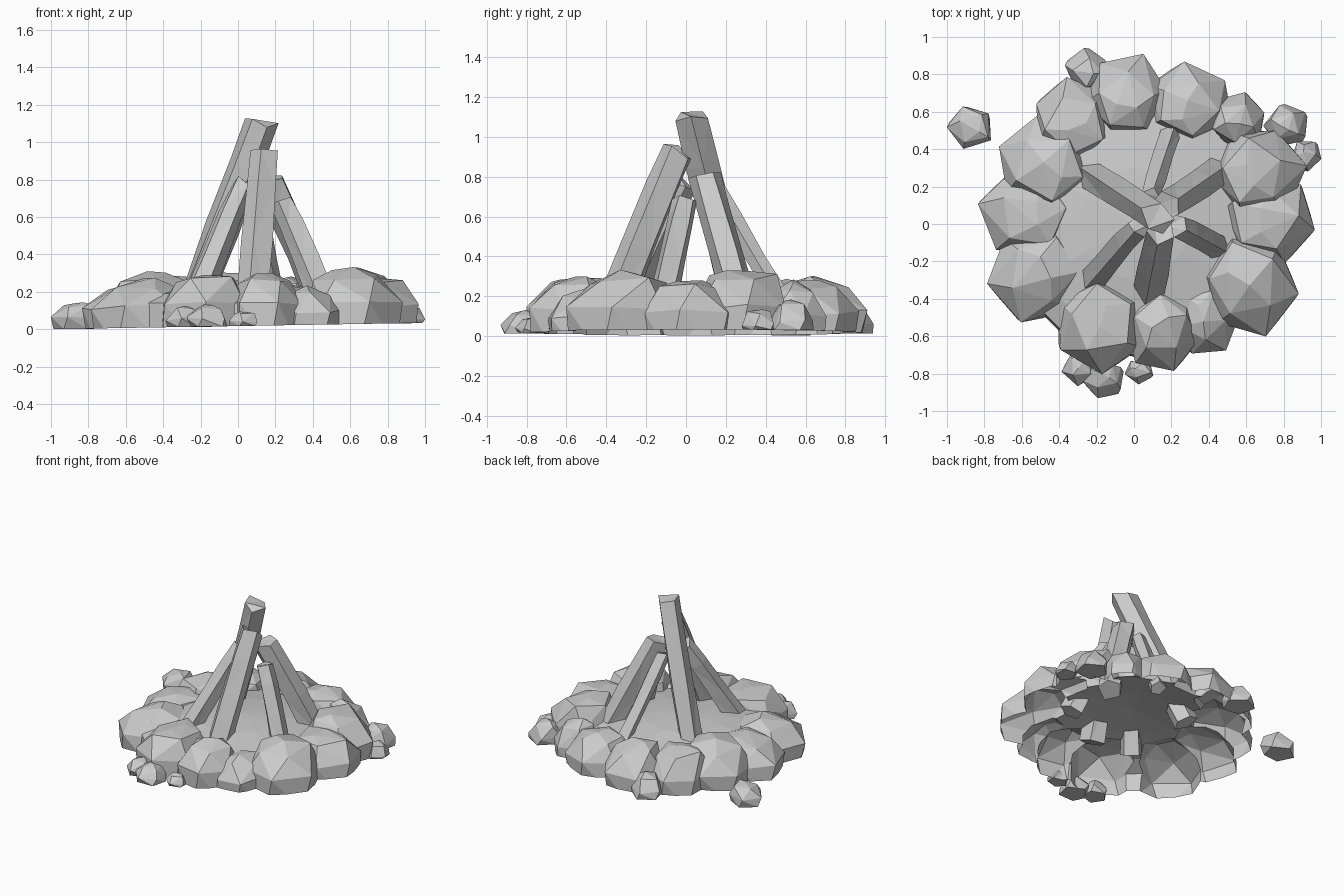
import bpy, bmesh, math, random
from mathutils import Vector

random.seed(7)
cube = bpy.data.objects.get("Cube")
if cube:
    bpy.data.objects.remove(cube, do_unlink=True)

grey = bpy.data.materials.new("stone grey")
grey.use_nodes = True
COLOUR = (0.6, 0.6, 0.6, 1)
grey.diffuse_color = COLOUR
grey.node_tree.nodes["Principled BSDF"].inputs["Base Color"].default_value = COLOUR


def make_object(name, bm):
    bmesh.ops.recalc_face_normals(bm, faces=bm.faces)
    mesh = bpy.data.meshes.new(name)
    bm.to_mesh(mesh)
    bm.free()
    mesh.materials.append(grey)
    obj = bpy.data.objects.new(name, mesh)
    bpy.context.collection.objects.link(obj)
    return obj


def hull(name, points):
    """Faceted convex solid around a cloud of points."""
    bm = bmesh.new()
    for p in points:
        bm.verts.new(p)
    res = bmesh.ops.convex_hull(bm, input=bm.verts)
    loose = {g for g in res["geom_interior"] + res["geom_unused"]
             if isinstance(g, bmesh.types.BMVert)}
    bmesh.ops.delete(bm, geom=list(loose), context="VERTS")
    return make_object(name, bm)


def rock(name, x, y, rx, ry, h, base, sides=6):
    """Angular boulder: wide waist, slanted shoulders, peak nearer the fire."""
    points = []
    turn = random.uniform(0, math.tau)
    inward = Vector((-x, -y)).normalized() * min(rx, ry) * 0.22
    # (twist, radius, height, lean, corner count)
    levels = ((0, 0.96, base, 0, sides), (0.2, 1.03, h * 0.42, 0, sides),
              (0.6, 0.72, h * 0.84, 0.7, sides - 1), (0.3, 0.25, h * 0.97, 1, 2))
    for twist, r, z, lean, count in levels:
        for i in range(count):
            a = turn + math.tau * (i + twist) / count
            k = r * random.uniform(0.93, 1.1)
            dz = random.uniform(-0.07, 0.05) * h if lean or z > base else 0
            points.append((x + rx * k * math.cos(a) + inward.x * lean,
                           y + ry * k * math.sin(a) + inward.y * lean, z + dz))
    return hull(name, points)


def log(name, start, end, r0, r1, sides=5):
    """Rough split log with uneven faces and a slanted top."""
    start, end = Vector(start), Vector(end)
    axis = (end - start).normalized()
    side = axis.cross(Vector((0, 0, 1))).normalized()
    up = side.cross(axis)
    spread = [random.uniform(0.9, 1.2) for _ in range(sides)]
    bm = bmesh.new()
    rings = []
    for t in (0, 0.4, 0.75, 1):
        r = r0 + (r1 - r0) * t
        ring = []
        for i, s in enumerate(spread):
            a = math.tau * (i + 0.25) / sides
            k = r * s * random.uniform(0.88, 1.1)
            slant = random.uniform(-0.2, 0.5) * k if t == 1 else 0
            p = start.lerp(end, t) + side * k * math.cos(a) + up * k * math.sin(a) - axis * slant
            ring.append(bm.verts.new(p))
        rings.append(ring)
    for low, high in zip(rings, rings[1:]):
        for i in range(sides):
            j = (i + 1) % sides
            bm.faces.new((low[i], low[j], high[j], high[i]))
    bm.faces.new(rings[0][::-1])
    bm.faces.new(rings[-1])
    bmesh.ops.triangulate(bm, faces=bm.faces[:])
    return make_object(name, bm)


# Ash bed: low mound that also closes the gaps between the boulders
mound = [(0, 0, 0.26)]
for r, z in ((0.72, -0.1), (0.7, 0.14), (0.58, 0.19), (0.3, 0.235)):
    mound += [(r * math.cos(a), r * math.sin(a), z)
              for a in (math.tau * i / 12 for i in range(12))]
bed = hull("rock_ring", mound)

# Boulders of the ring: x, y, half width, half depth, height
ring_rocks = (
    (-0.04, 0.68, 0.22, 0.22, 0.31), (0.29, 0.65, 0.23, 0.20, 0.29),
    (0.55, 0.56, 0.15, 0.14, 0.28), (0.67, 0.28, 0.23, 0.25, 0.36),
    (0.73, 0.02, 0.24, 0.25, 0.30), (0.61, -0.32, 0.25, 0.27, 0.33),
    (0.38, -0.51, 0.17, 0.19, 0.23), (0.15, -0.57, 0.20, 0.22, 0.31),
    (-0.18, -0.54, 0.24, 0.24, 0.32), (-0.52, -0.26, 0.26, 0.25, 0.27),
    (-0.57, 0.06, 0.24, 0.24, 0.27), (-0.48, 0.32, 0.25, 0.24, 0.31),
    (-0.33, 0.56, 0.21, 0.22, 0.31),
)
for spec in ring_rocks:
    boulder = rock("boulder", *spec, base=-0.1)
    mod = bed.modifiers.new("join", "BOOLEAN")
    mod.operation = "UNION"
    mod.solver = "EXACT"
    mod.object = boulder
    bpy.context.view_layer.objects.active = bed
    bpy.ops.object.modifier_apply(modifier=mod.name)
    bpy.data.objects.remove(boulder, do_unlink=True)

# Slice the ring off at the ground, leaving it hollow underneath
bm = bmesh.new()
bm.from_mesh(bed.data)
bmesh.ops.bisect_plane(bm, geom=bm.verts[:] + bm.edges[:] + bm.faces[:],
                       plane_co=(0, 0, 0.017), plane_no=(-0.017, 0, 1), clear_inner=True)
bm.to_mesh(bed.data)
bm.free()

# Loose stones around the outside
stones = (
    (-0.875, 0.52, 0.12, 0.115, 0.15), (-0.25, 0.83, 0.11, 0.11, 0.17),
    (0.82, 0.53, 0.12, 0.11, 0.19), (0.925, 0.37, 0.075, 0.08, 0.14),
    (-0.29, -0.77, 0.09, 0.09, 0.13), (-0.16, -0.83, 0.11, 0.10, 0.13),
    (0.03, -0.79, 0.08, 0.06, 0.10),
)
for n, (x, y, rx, ry, h) in enumerate(stones, 1):
    rock(f"loose_stone_{n}", x, y, rx, ry, h, base=0.017 + 0.017 * x, sides=5)

# Logs leaning together
log("tall_log", (-0.24, 0.27, 0.13), (0.135, 0.02, 1.12), 0.085, 0.085)
log("front_log", (0.075, -0.36, 0.13), (0.14, -0.03, 0.95), 0.085, 0.075)
log("left_back_log", (0.46, 0.29, 0.13), (0.17, 0.09, 0.82), 0.085, 0.08)
log("thin_back_log", (0.21, 0.5, 0.13), (0.09, 0.14, 0.74), 0.055, 0.05)
log("right_front_log", (-0.24, -0.32, 0.13), (0.03, -0.01, 0.78), 0.08, 0.065)
log("left_front_log", (0.46, -0.13, 0.13), (0.22, 0.0, 0.7), 0.075, 0.06)
